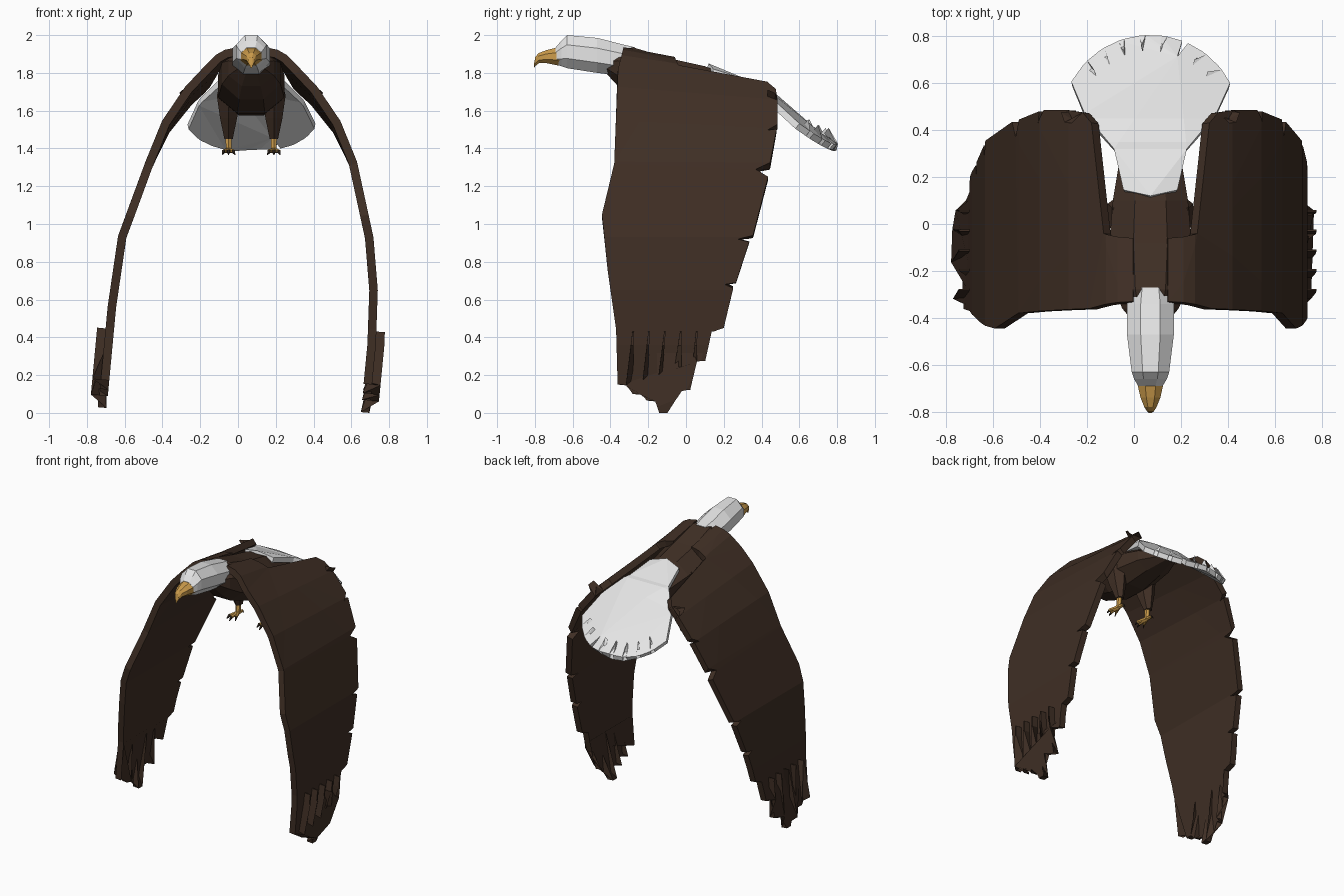
import bpy, bmesh
from math import sin, cos, pi, radians
from mathutils import Vector

cube = bpy.data.objects.get("Cube")
if cube:
    bpy.data.objects.remove(cube)

CX = 0.07  # the body's centre line


def material(name, rgb):
    m = bpy.data.materials.new(name)
    m.use_nodes = True
    m.diffuse_color = (*rgb, 1)
    bsdf = next(n for n in m.node_tree.nodes if n.type == 'BSDF_PRINCIPLED')
    bsdf.inputs["Base Color"].default_value = (*rgb, 1)
    return m


BROWN = material("dark brown feathers", (0.05, 0.028, 0.018))
WHITE = material("white feathers", (0.78, 0.78, 0.78))
GOLD = material("golden yellow", (0.6, 0.33, 0.07))
CLAW = material("dark claw", (0.03, 0.02, 0.014))


def finish(name, bm, mat):
    me = bpy.data.meshes.new(name)
    bm.to_mesh(me)
    bm.free()
    me.materials.append(mat)
    ob = bpy.data.objects.new(name, me)
    bpy.context.collection.objects.link(ob)
    return ob


def lerp(table, t):
    """Piecewise linear lookup in a rising list of (key, value)."""
    for (a, va), (b, vb) in zip(table, table[1:]):
        if t <= b:
            return va + (vb - va) * (t - a) / (b - a)
    return table[-1][1]


def loft(name, sections, mat, axis='Y', n=8):
    """Skin of n-sided rings (x, y, z, half width, half height)."""
    bm = bmesh.new()
    rings = []
    k = 1 / cos(pi / n)
    for x, y, z, ra, rb in sections:
        ring = []
        for i in range(n):
            a = 2 * pi * (i + 0.5) / n
            u, v = ra * k * cos(a), rb * k * sin(a)
            off = (u, 0, v) if axis == 'Y' else (u, v, 0)
            ring.append(bm.verts.new(Vector((x, y, z)) + Vector(off)))
        rings.append(ring)
    for r, s in zip(rings, rings[1:]):
        for i in range(n):
            j = (i + 1) % n
            bm.faces.new((r[i], r[j], s[j], s[i]))
    bm.faces.new(rings[0])
    bm.faces.new(rings[-1])
    bmesh.ops.recalc_face_normals(bm, faces=bm.faces)
    return finish(name, bm, mat)


def sheet(name, outline, cuts, place, facing, thickness, mat):
    """Flat outline, creased across at the cuts, bent into place and thickened."""
    bm = bmesh.new()
    bm.faces.new([bm.verts.new((u, v, 0)) for u, v in outline])
    bmesh.ops.triangulate(bm, faces=bm.faces[:])
    for c in cuts:
        bmesh.ops.bisect_plane(bm, geom=bm.verts[:] + bm.edges[:] + bm.faces[:],
                               plane_co=(0, c, 0), plane_no=(0, 1, 0))
    for v in bm.verts:
        v.co = place(v.co.x, v.co.y)
    bm.normal_update()
    if sum(f.normal.dot(Vector(facing)) * f.calc_area() for f in bm.faces) < 0:
        bmesh.ops.reverse_faces(bm, faces=bm.faces[:])
    bmesh.ops.dissolve_limit(bm, angle_limit=radians(1), verts=bm.verts[:], edges=bm.edges[:])
    ob = finish(name, bm, mat)
    mod = ob.modifiers.new("thickness", 'SOLIDIFY')
    mod.thickness = thickness
    mod.offset = -1
    return ob


# Wing outline as (y, height): leading edge, finger feathers, notched trailing edge
outline = [(-.33, 1.94), (-.36, 1.82), (-.38, 1.32), (-.445, 1.05), (-.415, .76), (-.37, .44)]
tips = [(-.34, .15), (-.26, .1), (-.185, .065), (-.12, 0), (0, .12), (.08, .275)]
for i, (y, z) in enumerate(tips):
    notch = -.284 + .084 * i
    outline += [(y - .022, z), (y + .022, z), (notch, .43), (notch + .008, .43)]
outline += [(.2, .45), (.25, .66), (.205, .68), (.265, .69),
            (.335, .905), (.275, .92), (.355, .94),
            (.435, 1.25), (.37, 1.29), (.445, 1.33),
            (.48, 1.54), (.43, 1.53), (.485, 1.57),
            (.485, 1.72), (.43, 1.74), (.475, 1.79),
            (.43, 1.83), (-.04, 1.885), (-.06, 1.94)]
TILT = [(0, 0), (1.3, 0), (1.84, .1), (1.95, .2)]
ARCH = [(1.33, .56), (1.545, .472), (1.725, .35), (1.895, .19), (1.925, .14), (1.95, .03)]
left_arch = [(0, .625), (.36, .66), (.65, .67), (.93, .647)] + ARCH
right_arch = [(0, .81), (.55, .76), (.935, .705)] + ARCH


def wing(name, side, arch, lift):
    def place(y, h):
        z = h - lerp(TILT, h) * (y + .35) + lift * max(0, 1 - h)
        return (CX + side * lerp(arch, h), y, z)
    sheet(name, outline, [h for h, _ in arch[1:-1]], place, (side, 0, .3), .045, BROWN)


wing("left_wing", 1, left_arch, 0)
wing("right_wing", -1, right_arch, .03)

# Torso
loft("torso", [(CX, y, (t + b) / 2, r, (t - b) / 2) for y, t, b, r in [
    (-.42, 1.89, 1.795, .07), (-.36, 1.92, 1.73, .12), (-.28, 1.935, 1.66, .155),
    (-.08, 1.875, 1.585, .175), (.1, 1.835, 1.575, .16), (.28, 1.77, 1.6, .13),
    (.44, 1.68, 1.62, .06)]], BROWN)

# Head and neck
loft("head", [(CX, y, (t + b) / 2, r, (t - b) / 2) for y, t, b, r in [
    (-.27, 1.935, 1.82, .085), (-.34, 1.952, 1.785, .1), (-.47, 1.985, 1.8, .1),
    (-.63, 2, 1.825, .08), (-.66, 1.97, 1.835, .07), (-.69, 1.935, 1.845, .052)]], WHITE)

# Hooked beak
loft("beak", [(CX, y, z, a, b) for y, z, a, b in [
    (-.67, 1.888, .058, .05), (-.74, 1.886, .042, .034), (-.78, 1.878, .026, .027),
    (-.798, 1.86, .014, .024), (-.805, 1.836, .006, .01)]], GOLD)

# Tail fan: nine square-ended feathers between two flared sides
fan = [(0, .12), (.115, .145), (.155, .32), (.28, .47)]
FEATHERS, SPREAD = 9, 62
step = 2 * SPREAD / FEATHERS
for i in range(FEATHERS):
    start = SPREAD - i * step
    for part, radius in ((.0, .385), (.72, .385), (.95, .315)):
        if i == FEATHERS - 1 and part > .9:
            continue
        a = radians(start - part * step * (1.3 if i == FEATHERS - 1 else 1))
        fan.append((radius * sin(a), .42 + radius * cos(a)))
fan += [(-.28, .47), (-.155, .32), (-.115, .145)]
SLOPE = [(.1, 1.855), (.35, 1.79), (.45, 1.725), (.81, 1.425)]
sheet("tail", fan, [.35, .45], lambda x, y: (CX + x, y, lerp(SLOPE, y) - .2 * abs(x)),
      (0, 0, 1), .035, WHITE)

# Legs and feet
for side, label in ((1, "left"), (-1, "right")):
    x = CX + side * .12
    loft(label + "_thigh", [(x - side * .01, .02, 1.77, .05, .08), (x, .04, 1.68, .062, .08),
                            (x, .06, 1.56, .045, .055), (x, .08, 1.45, .022, .026)],
         BROWN, 'Z', 6)
    loft(label + "_shank", [(x, .08, 1.48, .016, .016), (x, .07, 1.385, .014, .016)],
         GOLD, 'Z', 6)
    for toe, (dx, dy) in {"inner": (-.026, -.06), "middle": (0, -.075),
                          "outer": (.026, -.06), "back": (0, .05)}.items():
        ex, ey = x + side * dx, .07 + dy
        loft(f"{label}_{toe}_toe", [(x, .07, 1.39, .013, .013), (ex, ey, 1.385, .009, .009)],
             GOLD, n=6)
        loft(f"{label}_{toe}_claw", [(ex, ey, 1.384, .007, .008),
                                     (ex + side * dx * .3, ey + dy * .3, 1.368, .002, .002)],
             CLAW, n=4)
